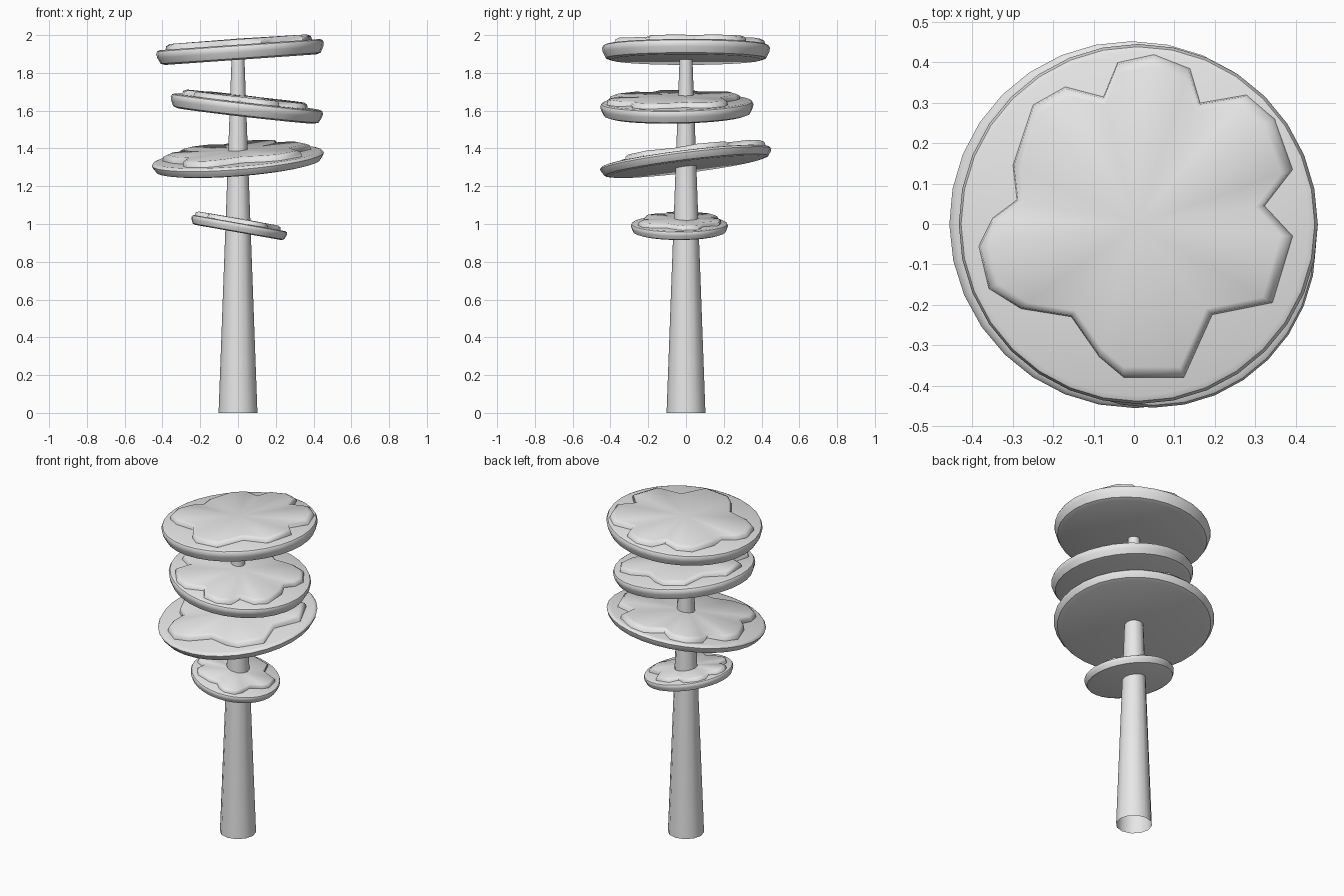
import bpy
import bmesh
from math import radians, sin, cos, tau
from mathutils import Matrix, Euler

cube = bpy.data.objects.get("Cube")
if cube:
    bpy.data.objects.remove(cube, do_unlink=True)

grey = bpy.data.materials.new("plain grey")
grey.use_nodes = True
grey.diffuse_color = (0.8, 0.8, 0.8, 1)
grey.node_tree.nodes["Principled BSDF"].inputs["Base Color"].default_value = grey.diffuse_color


def add_ring(bm, points):
    return [bm.verts.new(p) for p in points]


def circle(radius, z, sides):
    return [(radius * cos(tau * i / sides), radius * sin(tau * i / sides), z) for i in range(sides)]


def loft(name, rings, bottom=True, top=True, peak=None, angle=40, matrix=None):
    """Skin a stack of rings, closing the ends with flat caps or a fan to a peak."""
    bm = bmesh.new()
    loops = [add_ring(bm, ring) for ring in rings]
    count = len(loops[0])
    for low, high in zip(loops, loops[1:]):
        for i in range(count):
            j = (i + 1) % count
            bm.faces.new((low[i], low[j], high[j], high[i]))
    if bottom:
        bm.faces.new(loops[0][::-1])
    if peak is not None:
        tip = bm.verts.new((0, 0, peak))
        for i in range(count):
            bm.faces.new((loops[-1][i], loops[-1][(i + 1) % count], tip))
    elif top:
        bm.faces.new(loops[-1])
    mesh = bpy.data.meshes.new(name)
    bm.to_mesh(mesh)
    bm.free()
    mesh.materials.append(grey)
    obj = bpy.data.objects.new(name, mesh)
    bpy.context.collection.objects.link(obj)
    if matrix:
        obj.matrix_world = matrix
    bpy.ops.object.select_all(action="DESELECT")
    obj.select_set(True)
    bpy.context.view_layer.objects.active = obj
    bpy.ops.object.shade_smooth_by_angle(angle=radians(angle))
    return obj


# Tapered trunk, open at the foot
loft("trunk", [circle(0.103, 0, 12), circle(0.066, 1, 12), circle(0.034, 1.88, 12)], bottom=False)

# Lobed outline of the raised foliage, anticlockwise, for a disc of radius 0.445
LOBES = [(.385, .135), (.34, .26), (.27, .32), (.155, .3), (.13, .385), (.04, .42),
         (-.05, .4), (-.085, .315), (-.18, .34), (-.26, .295), (-.31, .145), (-.3, .06),
         (-.36, .015), (-.395, -.055), (-.37, -.16), (-.29, -.21), (-.165, -.23),
         (-.095, -.33), (-.035, -.38), (.115, -.38), (.185, -.225), (.335, -.195),
         (.385, -.03), (.315, .045)]


def outline(size, z):
    return [(x * size, y * size, z) for x, y in LOBES]


def tier(name, centre, radius, thick, rise, tilt, spin):
    """One tilted foliage disc with a rounded rim and a lobed crown on top."""
    turn = Euler([radians(a) for a in tilt]).to_matrix().to_4x4()
    place = Matrix.Translation(centre) @ turn
    h = thick / 2
    profile = [(0.9, -h), (0.955, -h * 0.8), (0.99, 0), (1, h * 0.5), (0.985, h * 0.85), (0.955, h)]
    loft(name + "_disc", [circle(radius * r, z, 32) for r, z in profile], matrix=place)
    size = radius / 0.445
    crown = [outline(size, h - 0.004), outline(size * 0.985, h + rise * 0.6),
             outline(size * 0.93, h + rise * 0.9)]
    loft(name + "_crown", crown, bottom=False, peak=h + rise, angle=60,
         matrix=place @ Matrix.Rotation(radians(spin), 4, "Z"))


# Four tiers from bottom to top: centre, radius, thickness, crown rise, tilt, spin
tier("lowest_tier", (0.005, -0.035, 0.98), 0.257, 0.05, 0.025, (0, 10, 0), 100)
tier("wide_tier", (0, 0, 1.33), 0.457, 0.055, 0.035, (7, -4.5, 0), 40)
tier("middle_tier", (0.045, -0.048, 1.61), 0.406, 0.075, 0.03, (1, 6.5, 0), 200)
tier("top_tier", (0.012, 0, 1.91), 0.445, 0.08, 0.032, (0, -4, 0), 0)
